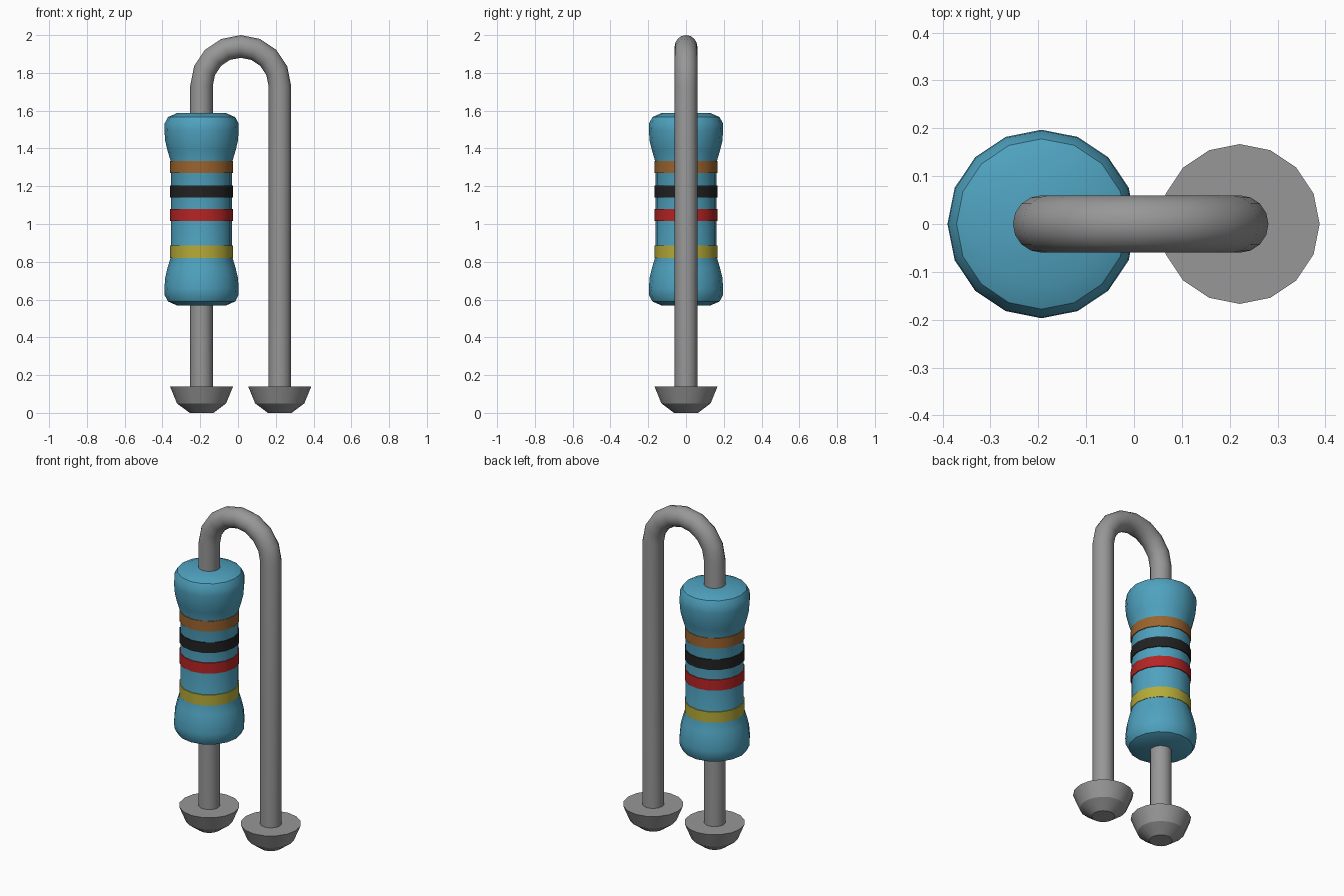
import bpy, bmesh, math

cube = bpy.data.objects.get("Cube")
if cube:
    bpy.data.objects.remove(cube, do_unlink=True)

SIDES = 16
LEFT_X, RIGHT_X = -0.193, 0.221   # centre lines of the two wire legs
WIRE_R = 0.06


def material(name, rgb):
    m = bpy.data.materials.new(name)
    m.use_nodes = True
    m.diffuse_color = (*rgb, 1)
    bsdf = m.node_tree.nodes["Principled BSDF"]
    bsdf.inputs["Base Color"].default_value = (*rgb, 1)
    bsdf.inputs["Roughness"].default_value = 0.6
    return m


blue = material("body blue", (0.078, 0.36, 0.52))
grey = material("metal grey", (0.31, 0.31, 0.31))
brown = material("band brown", (0.33, 0.127, 0.028))
black = material("band black", (0.016, 0.016, 0.016))
red = material("band red", (0.47, 0.018, 0.018))
yellow = material("band yellow", (0.47, 0.41, 0.04))


def build(name, rings, mat, closed=False):
    """Skin a list of point rings; cap the ends, or join last to first."""
    bm = bmesh.new()
    loops = [[bm.verts.new(p) for p in ring] for ring in rings]
    pairs = list(zip(loops, loops[1:]))
    if closed:
        pairs.append((loops[-1], loops[0]))
    else:
        bm.faces.new(loops[0])
        bm.faces.new(loops[-1])
    for a, b in pairs:
        for i in range(SIDES):
            j = (i + 1) % SIDES
            bm.faces.new((a[i], a[j], b[j], b[i]))
    bmesh.ops.recalc_face_normals(bm, faces=bm.faces)
    mesh = bpy.data.meshes.new(name)
    bm.to_mesh(mesh)
    bm.free()
    mesh.materials.append(mat)
    obj = bpy.data.objects.new(name, mesh)
    bpy.context.collection.objects.link(obj)
    bpy.ops.object.select_all(action="DESELECT")
    obj.select_set(True)
    bpy.context.view_layer.objects.active = obj
    bpy.ops.object.shade_smooth_by_angle(angle=math.radians(30))
    return obj


ANGLES = [2 * math.pi * i / SIDES for i in range(SIDES)]


def lathe(name, x, profile, mat, closed=False):
    rings = [[(x + r * math.cos(a), r * math.sin(a), z) for a in ANGLES]
             for r, z in profile]
    return build(name, rings, mat, closed)


# Body: flared ends mirrored about the middle height
MID = 1.078
half = [(0.13, 0.509), (0.178, 0.488), (0.195, 0.455), (0.197, 0.42),
        (0.192, 0.36), (0.18, 0.31), (0.162, 0.25)]
profile = [(r, MID - h) for r, h in half] + [(r, MID + h) for r, h in reversed(half)]
lathe("resistor_body", LEFT_X, profile, blue)

# Colour bands: thin rings around the waist
for name, z0, z1, mat in (("yellow_band", 0.82, 0.885, yellow),
                          ("red_band", 1.015, 1.08, red),
                          ("black_band", 1.14, 1.203, black),
                          ("brown_band", 1.27, 1.333, brown)):
    lathe(name, LEFT_X, [(0.16, z0), (0.167, z0), (0.167, z1), (0.16, z1)],
          mat, closed=True)

# Solder feet under both legs
for name, x in (("right_foot", LEFT_X), ("left_foot", RIGHT_X)):
    lathe(name, x, [(0.063, 0), (0.13, 0.05), (0.167, 0.14)], grey)

# Wire: straight leg, half-circle arch, straight leg
bend = (RIGHT_X - LEFT_X) / 2
centre_x = (RIGHT_X + LEFT_X) / 2
arch_z = 2.0 - WIRE_R - bend
stations = [(math.pi, 0.02)]
stations += [(math.pi * (1 - i / 8), arch_z) for i in range(9)]
stations += [(0.0, 0.02)]
rings = []
for t, base in stations:
    rings.append([(centre_x + (bend + WIRE_R * math.cos(a)) * math.cos(t),
                   WIRE_R * math.sin(a),
                   base + (bend + WIRE_R * math.cos(a)) * math.sin(t))
                  for a in ANGLES])
build("wire_lead", rings, grey)
